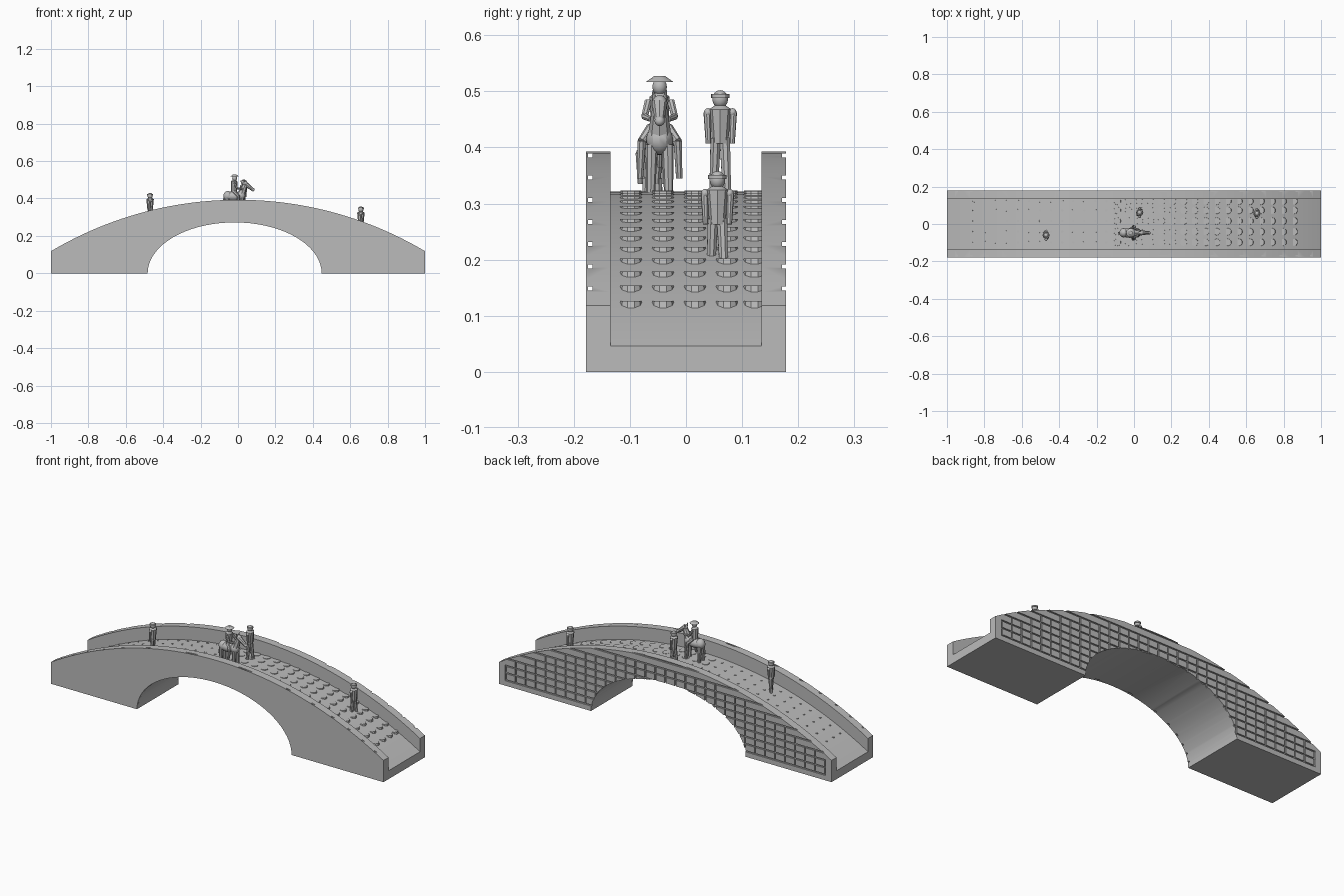
import bpy, bmesh, math
from mathutils import Vector

cube = bpy.data.objects.get("Cube")
if cube:
    bpy.data.objects.remove(cube, do_unlink=True)

stone = bpy.data.materials.new("grey stone")
stone.use_nodes = True
GREY = (0.5, 0.5, 0.5, 1)
stone.diffuse_color = GREY
stone.node_tree.nodes["Principled BSDF"].inputs["Base Color"].default_value = GREY

CREST, RADIUS, DECK_DROP = 0.393, 1.956, 0.072


def top_z(x):
    return CREST - RADIUS + math.sqrt(RADIUS ** 2 - x * x)


def deck_z(x):
    return top_z(x) - DECK_DROP


def finish(name, bm, smooth=True):
    bmesh.ops.recalc_face_normals(bm, faces=bm.faces)
    me = bpy.data.meshes.new(name)
    bm.to_mesh(me)
    bm.free()
    me.materials.append(stone)
    ob = bpy.data.objects.new(name, me)
    bpy.context.collection.objects.link(ob)
    if smooth:
        shade(ob)
    return ob


def shade(ob):
    bpy.ops.object.select_all(action='DESELECT')
    ob.select_set(True)
    bpy.context.view_layer.objects.active = ob
    bpy.ops.object.shade_smooth_by_angle(angle=math.radians(30))


def slab(name, profile, y0, y1):
    bm = bmesh.new()
    face = bm.faces.new([bm.verts.new((x, y0, z)) for x, z in profile])
    ext = bmesh.ops.extrude_face_region(bm, geom=[face])["geom"]
    bmesh.ops.translate(bm, vec=(0, y1 - y0, 0),
                        verts=[v for v in ext if isinstance(v, bmesh.types.BMVert)])
    return finish(name, bm, False)


def box(bm, lo, hi):
    lo, hi = Vector(lo), Vector(hi)
    verts = bmesh.ops.create_cube(bm, size=1)["verts"]
    for v in verts:
        v.co = (lo + hi) / 2 + v.co * (hi - lo)


def carve(ob, cutter):
    cutter.hide_render = True
    mod = ob.modifiers.new("cut", 'BOOLEAN')
    mod.operation, mod.solver, mod.object = 'DIFFERENCE', 'EXACT', cutter
    bpy.context.view_layer.objects.active = ob
    bpy.ops.object.modifier_apply(modifier=mod.name)
    bpy.data.objects.remove(cutter, do_unlink=True)


# Bridge body: curved back and elliptical arch opening
N = 48
xs = [1 - 2 * i / N for i in range(N + 1)]
arch = [(-0.018 - 0.465 * math.cos(math.pi * i / 36), 0.272 * math.sin(math.pi * i / 36))
        for i in range(37)]
outline = [(-1, 0)] + arch + [(1, 0)] + [(x, top_z(x)) for x in xs]
bridge = slab("bridge", outline, -0.178, 0.178)

# Sunken roadway between the parapets
wide = [1.02 * x for x in xs]
channel = [(-1.02, 0.6), (1.02, 0.6)] + [(x, deck_z(x)) for x in wide]
carve(bridge, slab("roadway_cutter", channel, -0.135, 0.135))

# Masonry joints: courses in both parapets, upright joints on the back
courses = [0.03 + 0.0395 * i for i in range(10)]
bm = bmesh.new()
for z in courses:
    box(bm, (-0.965, 0.171, z - 0.0035), (0.965, 0.19, z + 0.0035))
    box(bm, (-0.965, -0.175, z - 0.0035), (0.965, -0.167, z + 0.0035))
carve(bridge, finish("course_cutter", bm, False))
bm = bmesh.new()
for i in range(33):
    x = -0.96 + 0.06 * i
    high = max(z for z in courses if z < top_z(x) - 0.02)
    box(bm, (x - 0.0037, 0.1713, courses[0] - 0.003), (x + 0.0037, 0.191, high + 0.003))
carve(bridge, finish("upright_joint_cutter", bm, False))
shade(bridge)

# Cobbles poking out of the roadway
bm = bmesh.new()
for i in range(30):
    x = 0.855 - 0.059 * i
    r = 0.021 if x > -0.12 else 0.007
    for j in range(5):
        y = -0.098 + 0.057 * j
        made = bmesh.ops.create_cone(bm, cap_ends=True, segments=10, radius1=r,
                                     radius2=r * 0.9, depth=0.012)["verts"]
        bmesh.ops.translate(bm, vec=(x, min(y, 0.122), deck_z(x) - 0.004), verts=made)
finish("cobbles", bm)


def limb(bm, a, b, ra, rb, segments=8):
    a, b = Vector(a), Vector(b)
    verts = bmesh.ops.create_cone(bm, cap_ends=True, segments=segments, radius1=ra,
                                  radius2=rb, depth=(b - a).length)["verts"]
    turn = (b - a).to_track_quat('Z', 'Y')
    for v in verts:
        v.co = turn @ v.co + (a + b) / 2


def ball(bm, c, size):
    verts = bmesh.ops.create_uvsphere(bm, u_segments=12, v_segments=8, radius=1)["verts"]
    for v in verts:
        v.co = Vector(c) + v.co * Vector(size)


# Walking people
def person(name, x, y, top, facing):
    bm = bmesh.new()
    s = facing
    for k in (-1, 1):
        limb(bm, (k * s * 0.009, k * 0.012, -0.185), (0, k * 0.008, -0.085), 0.008, 0.010)
        limb(bm, (0.003 * s, k * 0.021, -0.095), (0, k * 0.023, -0.040), 0.005, 0.007)
        ball(bm, (0, k * 0.022, -0.040), (0.008, 0.007, 0.008))
    limb(bm, (0, 0, -0.095), (0, 0, -0.034), 0.014, 0.020)
    limb(bm, (0, 0, -0.034), (0, 0, -0.026), 0.020, 0.008)
    ball(bm, (0, 0, -0.016), (0.014, 0.014, 0.016))
    limb(bm, (0, 0, -0.014), (0, 0, -0.007), 0.0165, 0.0165, 12)
    ob = finish(name, bm)
    ob.location = (x, y, top)


person("walker_crest", 0.03, 0.061, 0.502, 1)
person("walker_left", 0.657, 0.056, 0.358, 1)
person("walker_right", -0.47, -0.06, 0.430, -1)

# Horse
Y = -0.047
bm = bmesh.new()
ball(bm, (-0.022, Y, 0.412), (0.052, 0.027, 0.026))
ball(bm, (-0.054, Y, 0.413), (0.025, 0.025, 0.027))
ball(bm, (0.014, Y, 0.414), (0.025, 0.024, 0.027))
for x in (-0.058, 0.02):
    for k in (-1, 1):
        limb(bm, (x, Y + k * 0.016, 0.318), (x, Y + k * 0.014, 0.405), 0.008, 0.011)
limb(bm, (0.014, Y, 0.415), (0.040, Y, 0.478), 0.022, 0.012)
limb(bm, (0.036, Y, 0.480), (0.080, Y, 0.447), 0.014, 0.008)
ball(bm, (0.038, Y, 0.480), (0.014, 0.013, 0.013))
ball(bm, (0.080, Y, 0.447), (0.009, 0.009, 0.009))
for k in (-1, 1):
    limb(bm, (0.034, Y + k * 0.009, 0.485), (0.031, Y + k * 0.012, 0.502), 0.005, 0.001)
limb(bm, (-0.068, Y, 0.418), (-0.082, Y, 0.365), 0.007, 0.004)
finish("horse", bm)

# Rider with a broad hat
bm = bmesh.new()
limb(bm, (-0.022, Y, 0.425), (-0.020, Y, 0.490), 0.015, 0.018)
limb(bm, (-0.020, Y, 0.490), (-0.019, Y, 0.498), 0.018, 0.008)
ball(bm, (-0.018, Y, 0.508), (0.013, 0.013, 0.015))
limb(bm, (-0.018, Y, 0.517), (-0.018, Y, 0.527), 0.024, 0.010, 12)
for k in (-1, 1):
    limb(bm, (-0.020, Y + k * 0.020, 0.482), (-0.004, Y + k * 0.027, 0.455), 0.007, 0.006)
    limb(bm, (-0.004, Y + k * 0.027, 0.455), (0.022, Y + k * 0.015, 0.450), 0.006, 0.005)
    limb(bm, (-0.020, Y + k * 0.014, 0.435), (0.004, Y + k * 0.032, 0.410), 0.010, 0.008)
    limb(bm, (0.004, Y + k * 0.032, 0.412), (-0.004, Y + k * 0.035, 0.345), 0.008, 0.006)
finish("rider", bm)
